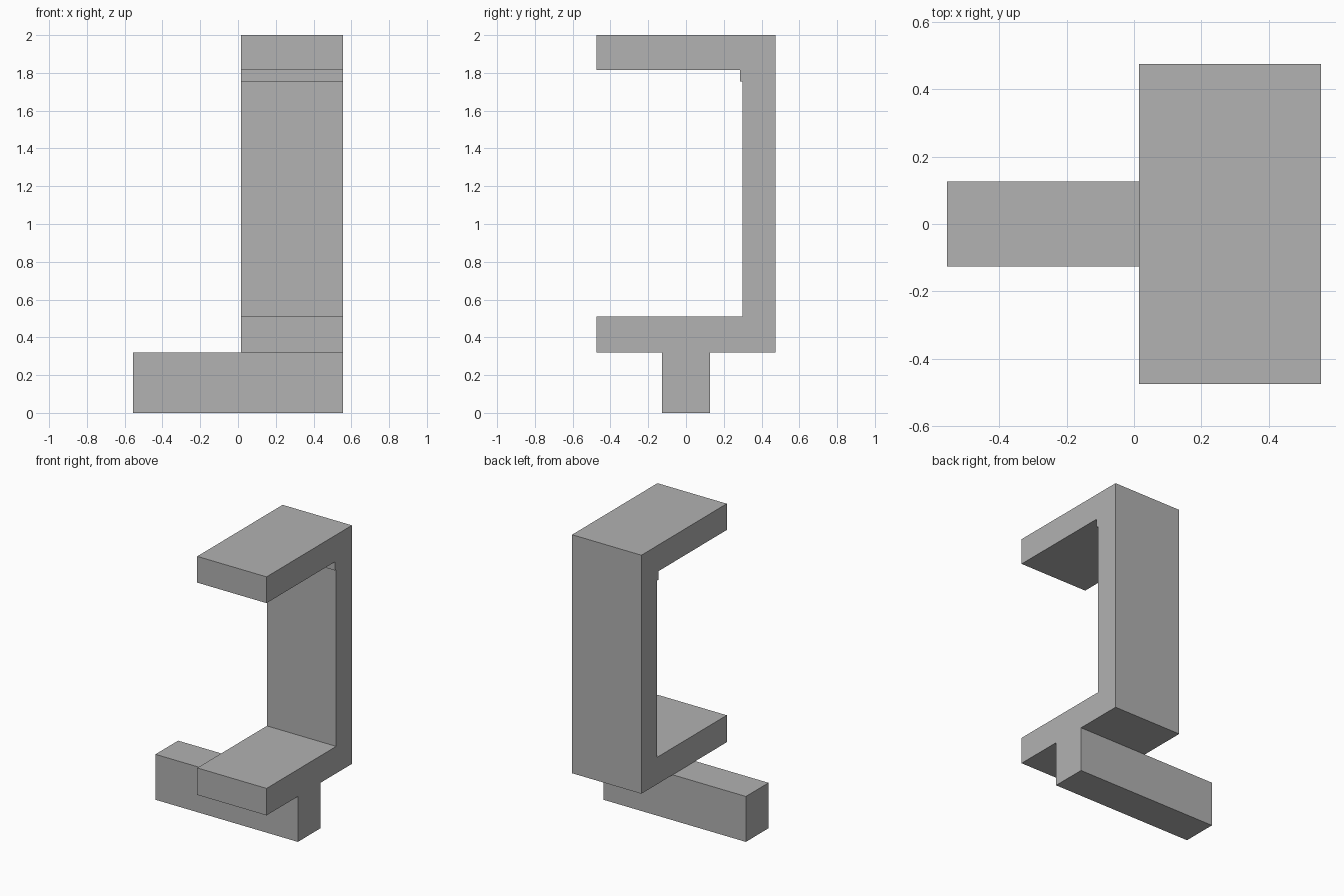
import bpy
import bmesh

cube = bpy.data.objects.get("Cube")
if cube:
    bpy.data.objects.remove(cube, do_unlink=True)

grey = bpy.data.materials.new("plain grey")
grey.use_nodes = True
colour = (0.445, 0.445, 0.445, 1)
grey.diffuse_color = colour
grey.node_tree.nodes["Principled BSDF"].inputs["Base Color"].default_value = colour


def extrude_profile(name, profile, x0, x1):
    """Extrude a closed (y, z) outline along x."""
    bm = bmesh.new()
    face = bm.faces.new([bm.verts.new((x0, y, z)) for y, z in profile])
    moved = bmesh.ops.extrude_face_region(bm, geom=[face])["geom"]
    verts = [v for v in moved if isinstance(v, bmesh.types.BMVert)]
    bmesh.ops.translate(bm, verts=verts, vec=(x1 - x0, 0, 0))
    bmesh.ops.recalc_face_normals(bm, faces=bm.faces)
    mesh = bpy.data.meshes.new(name)
    bm.to_mesh(mesh)
    bm.free()
    mesh.materials.append(grey)
    obj = bpy.data.objects.new(name, mesh)
    bpy.context.collection.objects.link(obj)
    return obj


half_width = 0.555
front, back, inner = -0.475, 0.475, 0.30

# C-shaped bracket with a small step under the top arm
extrude_profile("c_bracket", [
    (front, 0.32), (back, 0.32), (back, 2.0), (front, 2.0),
    (front, 1.815), (0.285, 1.815), (0.285, 1.755), (inner, 1.755),
    (inner, 0.51), (front, 0.51),
], 0.015, half_width)

# Long bar underneath, reaching out to the side
extrude_profile("base_bar", [
    (-0.126, 0), (0.126, 0), (0.126, 0.32), (-0.126, 0.32),
], -half_width, half_width)
